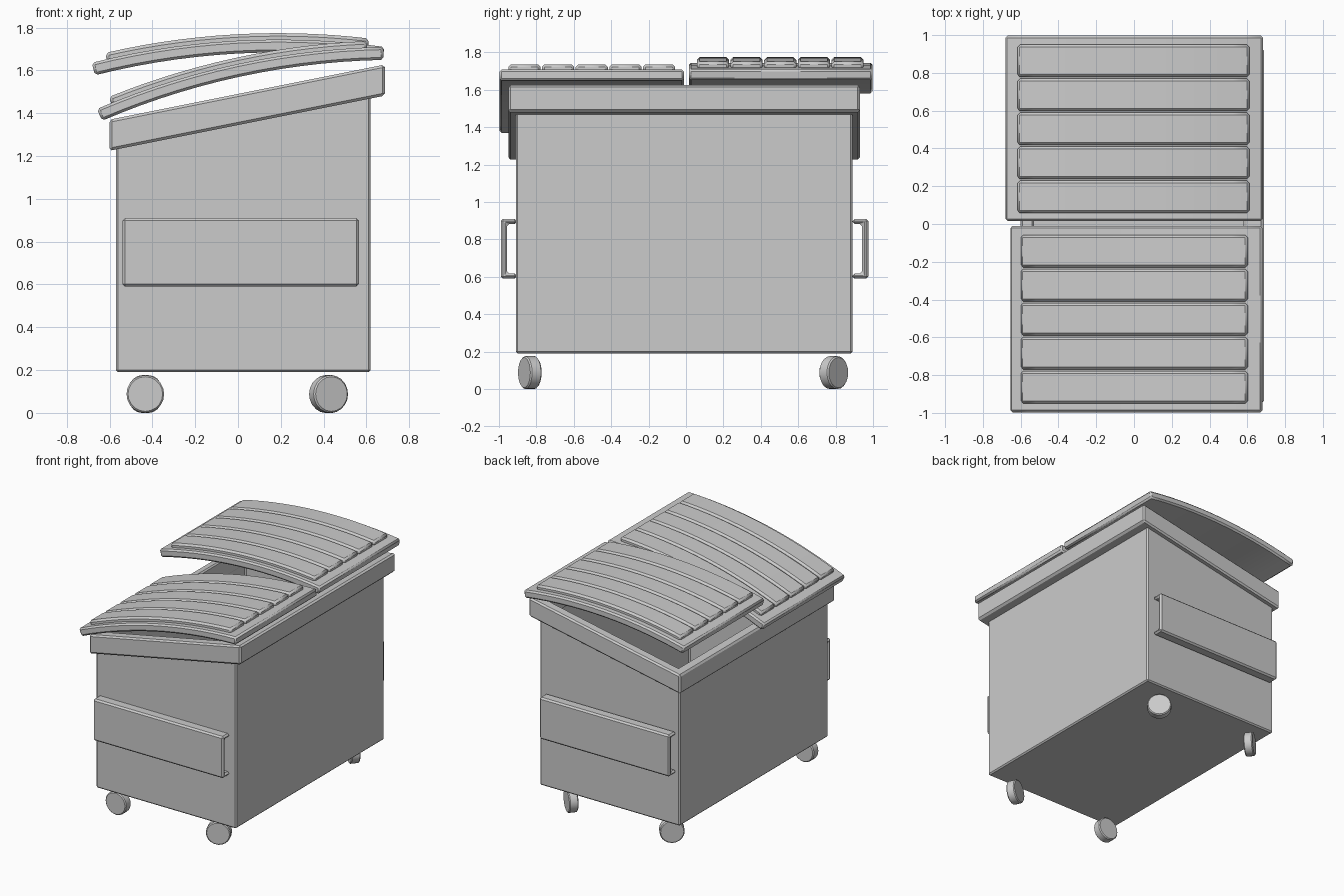
import bpy, bmesh, math
from mathutils import Matrix

if "Cube" in bpy.data.objects:
    bpy.data.objects.remove(bpy.data.objects["Cube"])


def make_object(name, bm, bevel=0.0, smooth=False):
    bmesh.ops.recalc_face_normals(bm, faces=bm.faces)
    mesh = bpy.data.meshes.new(name)
    bm.to_mesh(mesh)
    bm.free()
    ob = bpy.data.objects.new(name, mesh)
    bpy.context.collection.objects.link(ob)
    if smooth:
        bpy.ops.object.select_all(action='DESELECT')
        ob.select_set(True)
        bpy.context.view_layer.objects.active = ob
        bpy.ops.object.shade_smooth_by_angle(angle=math.radians(25))
    if bevel:
        mod = ob.modifiers.new("edge_bevel", 'BEVEL')
        mod.width = bevel
        mod.segments = 1
        mod.limit_method = 'ANGLE'
        mod.angle_limit = math.radians(30)
    return ob


def bridge(bm, loop_a, loop_b):
    n = len(loop_a)
    for i in range(n):
        j = (i + 1) % n
        bm.faces.new((loop_a[i], loop_a[j], loop_b[j], loop_b[i]))


def rect_loop(bm, x0, x1, y0, y1, height):
    return [bm.verts.new((x, y, height(x)))
            for x, y in ((x0, y0), (x1, y0), (x1, y1), (x0, y1))]


def rim_top(x):
    return 1.37 + (x + 0.6) * 0.2


# Hollow body with sloping open top
bm = bmesh.new()
loops = [rect_loop(bm, -0.57, 0.62, -0.91, 0.89, lambda x: 0.19),
         rect_loop(bm, -0.57, 0.62, -0.91, 0.89, lambda x: rim_top(x) - 0.03),
         rect_loop(bm, -0.54, 0.59, -0.88, 0.86, lambda x: rim_top(x) - 0.03),
         rect_loop(bm, -0.54, 0.59, -0.88, 0.86, lambda x: 0.22)]
for a, b in zip(loops, loops[1:]):
    bridge(bm, a, b)
bm.faces.new(loops[0])
bm.faces.new(loops[3])
make_object("body", bm, 0.01)

# Sloping rim collar
bm = bmesh.new()
outer, inner = (-0.6, 0.687, -0.95, 0.93), (-0.53, 0.58, -0.87, 0.85)
loops = [rect_loop(bm, *outer, lambda x: rim_top(x) - 0.145),
         rect_loop(bm, *outer, rim_top),
         rect_loop(bm, *inner, rim_top),
         rect_loop(bm, *inner, lambda x: rim_top(x) - 0.145)]
for i in range(4):
    bridge(bm, loops[i], loops[(i + 1) % 4])
make_object("rim", bm, 0.012)

# Fork pockets: C-shaped section run along x on front and back
pocket = [(0, 0.59), (0.085, 0.59), (0.085, 0.91), (0, 0.91),
          (0, 0.882), (0.052, 0.882), (0.052, 0.618), (0, 0.618)]
for name, wall, side in (("front_fork_pocket", -0.905, -1), ("back_fork_pocket", 0.89, 1)):
    bm = bmesh.new()
    ends = [[bm.verts.new((x, wall + side * d, z)) for d, z in pocket] for x in (-0.54, 0.565)]
    bridge(bm, *ends)
    for e in ends:
        bm.faces.new(e)
    make_object(name, bm, 0.012)

# Curved lids with raised ribs
LENGTH, SAG, SEGS = 1.366, 0.066, 14
RADIUS = LENGTH ** 2 / (8 * SAG)


def arc_slab(bm, u0, u1, y0, y1, h0, h1):
    def point(u, h):
        a = (u - LENGTH / 2) / RADIUS
        return (-LENGTH / 2 - (RADIUS + h) * math.sin(a),
                (RADIUS + h) * math.cos(a) - RADIUS + SAG)
    rings = []
    for i in range(SEGS + 1):
        u = u0 + (u1 - u0) * i / SEGS
        (xa, za), (xb, zb) = point(u, h0), point(u, h1)
        rings.append([bm.verts.new(p) for p in
                      ((xa, y0, za), (xa, y1, za), (xb, y1, zb), (xb, y0, zb))])
    for a, b in zip(rings, rings[1:]):
        bridge(bm, a, b)
    bm.faces.new(rings[0])
    bm.faces.new(rings[-1])


for name, y0, y1, rib_start, tilt in (("front_lid", -0.998, -0.01, -0.95, -12.2),
                                      ("back_lid", 0.015, 0.998, 0.058, -3.1)):
    plate = bmesh.new()
    arc_slab(plate, 0, LENGTH, y0, y1, -0.03, 0.03)
    ribs = bmesh.new()
    for i in range(5):
        y = rib_start + 0.18 * i
        arc_slab(ribs, 0.075, 1.295, y, y + 0.172, 0.015, 0.06)
    for ob in (make_object(name, plate, 0.012, True),
               make_object(name + "_ribs", ribs, 0.014, True)):
        ob.location = (0.684, 0, 1.68)
        ob.rotation_euler = (0, math.radians(tilt), 0)

# Swivelled wheels: x, y, yaw of the axle
for name, x, y, yaw in (("front_left_wheel", -0.433, -0.835, 0),
                        ("front_right_wheel", 0.423, -0.835, 24),
                        ("back_right_wheel", 0.423, 0.79, -40),
                        ("back_left_wheel", -0.433, 0.79, 40)):
    bm = bmesh.new()
    bmesh.ops.create_cone(bm, cap_ends=True, segments=20, radius1=0.088, radius2=0.088,
                          depth=0.066, matrix=Matrix.Rotation(math.pi / 2, 4, 'X'))
    ob = make_object(name, bm, 0.007, True)
    ob.location = (x, y, 0.088)
    ob.rotation_euler = (0, 0, math.radians(yaw))
